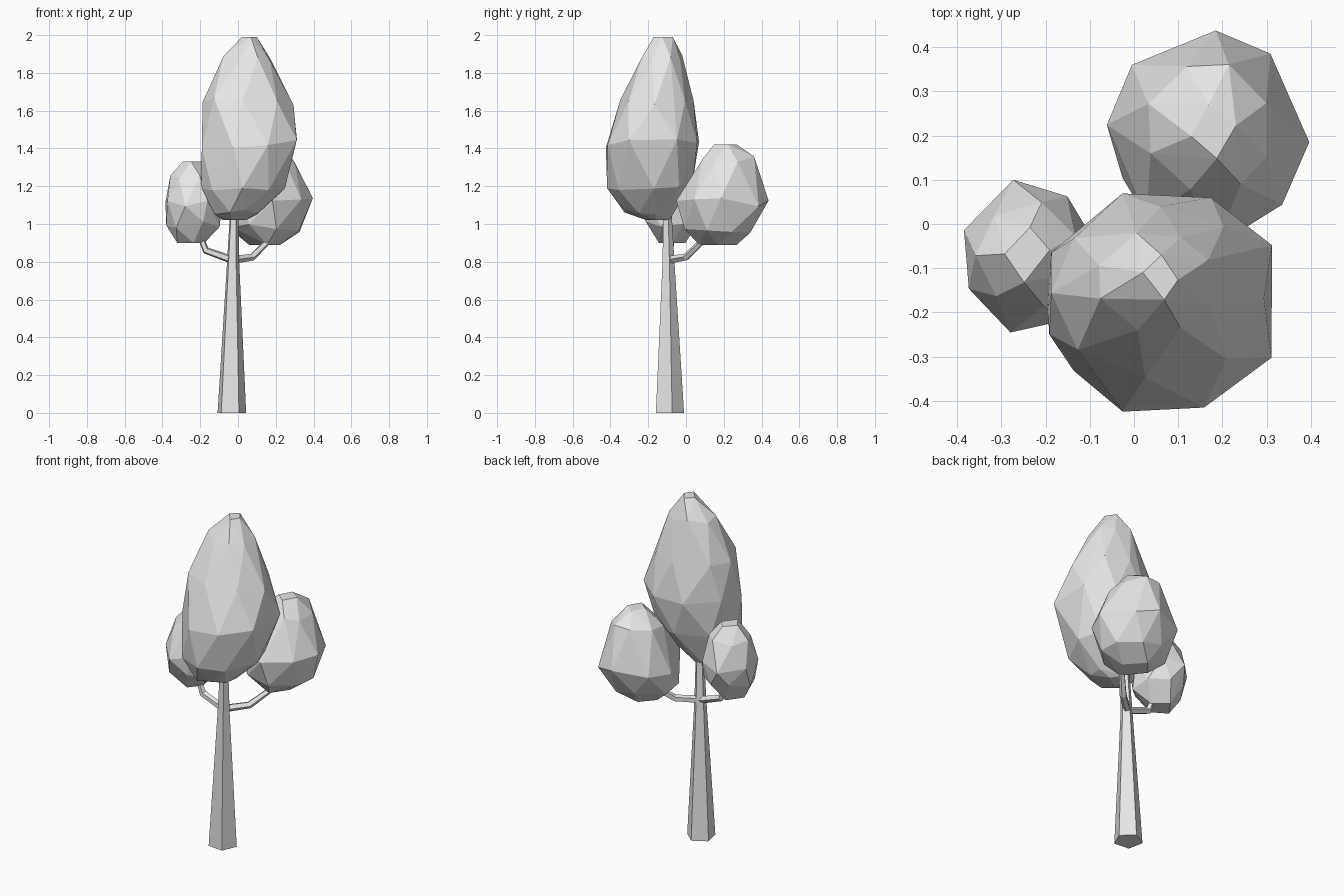
import bpy, bmesh, math, random
from mathutils import Vector

random.seed(4)
cube = bpy.data.objects.get("Cube")
if cube:
    bpy.data.objects.remove(cube, do_unlink=True)

# Single plain grey colour
GREY = (0.8, 0.8, 0.8, 1)
grey = bpy.data.materials.new("plain grey")
grey.use_nodes = True
grey.diffuse_color = GREY
for node in grey.node_tree.nodes:
    if node.type == 'BSDF_PRINCIPLED':
        node.inputs["Base Color"].default_value = GREY


def finish(name, bm):
    """Turn a bmesh into a flat shaded object."""
    bmesh.ops.recalc_face_normals(bm, faces=bm.faces)
    mesh = bpy.data.meshes.new(name)
    bm.to_mesh(mesh)
    bm.free()
    mesh.materials.append(grey)
    obj = bpy.data.objects.new(name, mesh)
    bpy.context.collection.objects.link(obj)
    return obj


def crown(name, rings, sides):
    """Faceted foliage: convex hull around staggered, slightly uneven rings."""
    bm = bmesh.new()
    for level, (z, cx, cy, rx, ry) in enumerate(rings):
        count = sides if rx > 0.1 else 4
        for i in range(count):
            angle = math.tau * (i + level * 0.5 + random.uniform(-0.15, 0.15)) / count
            grow = random.uniform(0.99, 1.06)
            lift = random.uniform(-1, 1) * min(rx * 0.15, 0.03) if count == sides else 0
            bm.verts.new((cx + rx * grow * math.cos(angle),
                          cy + ry * grow * math.sin(angle), z + lift))
    hull = bmesh.ops.convex_hull(bm, input=bm.verts)
    inner = {e for e in hull["geom_interior"] if isinstance(e, bmesh.types.BMVert)}
    bmesh.ops.delete(bm, geom=list(inner), context='VERTS')
    return finish(name, bm)


def limb(name, path, radii, sides, phase=0, upright=False):
    """Tapered wooden tube that follows a few points."""
    points = [Vector(p) for p in path]
    bm = bmesh.new()
    loops = []
    for i, (point, radius) in enumerate(zip(points, radii)):
        along = points[min(i + 1, len(points) - 1)] - points[max(i - 1, 0)]
        if upright:
            side, other = Vector((1, 0, 0)), Vector((0, 1, 0))
        else:
            side = along.cross(Vector((0, 0, 1))).normalized()
            other = side.cross(along).normalized()
        loop = []
        for k in range(sides):
            angle = phase + math.tau * k / sides
            loop.append(bm.verts.new(
                point + radius * (side * math.cos(angle) + other * math.sin(angle))))
        loops.append(loop)
    for low, high in zip(loops, loops[1:]):
        for k in range(sides):
            n = (k + 1) % sides
            bm.faces.new((low[k], low[n], high[n], high[k]))
    bm.faces.new(loops[0])
    bm.faces.new(loops[-1])
    return finish(name, bm)


# Wood: five sided trunk and two bent branches
limb("trunk",
     [(-0.035, -0.09, 0), (-0.027, -0.095, 0.8), (-0.02, -0.1, 1.1)],
     [0.08, 0.034, 0.022], 5, math.radians(12), upright=True)
limb("right_branch",
     [(-0.03, -0.09, 0.81), (-0.17, -0.085, 0.86), (-0.21, -0.08, 0.96)],
     [0.022, 0.02, 0.016], 5)
limb("left_branch",
     [(-0.03, -0.09, 0.81), (0.075, 0, 0.825), (0.18, 0.11, 0.93)],
     [0.022, 0.02, 0.016], 5)

# Foliage: rings of height, centre x, centre y, radius x, radius y
crown("main_crown", [
    (1.99, 0.06, -0.12, 0.04, 0.05),
    (1.88, 0.05, -0.13, 0.13, 0.11),
    (1.65, 0.05, -0.16, 0.23, 0.19),
    (1.42, 0.065, -0.175, 0.27, 0.255),
    (1.2, 0.03, -0.185, 0.215, 0.22),
    (1.06, -0.01, -0.2, 0.115, 0.13),
    (1.02, -0.02, -0.15, 0.06, 0.06)], 8)
crown("back_crown", [
    (1.42, 0.18, 0.21, 0.05, 0.06),
    (1.34, 0.17, 0.22, 0.14, 0.14),
    (1.12, 0.167, 0.195, 0.218, 0.235),
    (0.98, 0.15, 0.17, 0.18, 0.18),
    (0.89, 0.14, 0.17, 0.08, 0.1)], 8)
crown("right_crown", [
    (1.33, -0.24, -0.07, 0.05, 0.06),
    (1.25, -0.24, -0.07, 0.115, 0.12),
    (1.11, -0.24, -0.075, 0.147, 0.17),
    (1.0, -0.235, -0.075, 0.14, 0.14),
    (0.9, -0.25, -0.075, 0.07, 0.07)], 7)
